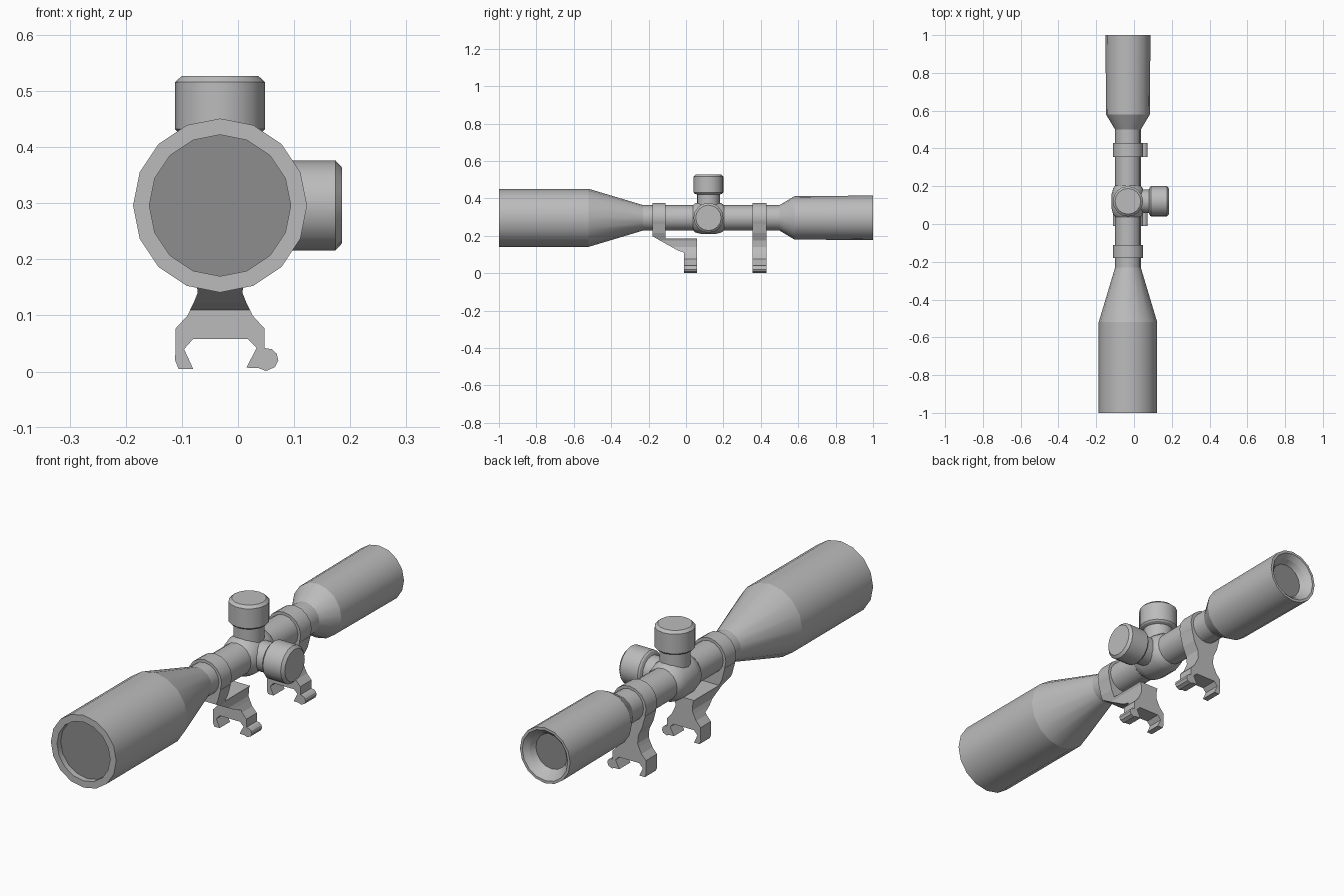
import bpy, bmesh, math
from mathutils import Vector

cube = bpy.data.objects.get("Cube")
if cube:
    bpy.data.objects.remove(cube, do_unlink=True)

AX, AZ = -0.032, 0.296      # optical axis
TURRET_Y = 0.12


def material(name, value):
    m = bpy.data.materials.new(name)
    m.use_nodes = True
    col = (value, value, value, 1)
    m.diffuse_color = col
    m.node_tree.nodes["Principled BSDF"].inputs["Base Color"].default_value = col
    return m


metal = material("grey metal", 0.5)
glass = material("dark lens", 0.27)


def finish(name, bm, mat):
    bmesh.ops.recalc_face_normals(bm, faces=bm.faces)
    me = bpy.data.meshes.new(name)
    bm.to_mesh(me)
    bm.free()
    me.materials.append(mat)
    ob = bpy.data.objects.new(name, me)
    bpy.context.collection.objects.link(ob)
    return ob


def lathe(name, profile, axis, origin, mat=metal, crease=12, sides=16):
    """Revolve (distance along axis, radius) pairs about an axis."""
    bm = bmesh.new()
    n = Vector(axis)
    u = Vector((0, 0, 1)) if n.z == 0 else Vector((0, 1, 0))
    v = n.cross(u)
    rings = []
    for d, r in profile:
        c = Vector(origin) + n * d
        if r == 0:
            rings.append([bm.verts.new(c)] * sides)
        else:
            angles = [math.tau * i / sides for i in range(sides)]
            rings.append([bm.verts.new(c + r * (u * math.cos(a) + v * math.sin(a))) for a in angles])
    for a, b in zip(rings, rings[1:]):
        for i in range(sides):
            j = (i + 1) % sides
            corners = list(dict.fromkeys((a[i], a[j], b[j], b[i])))
            bm.faces.new(corners).smooth = True
    bmesh.ops.recalc_face_normals(bm, faces=bm.faces)
    around = set()
    for ring in rings:
        around.update(frozenset((ring[i], ring[i - 1])) for i in range(sides))
    for e in bm.edges:
        if frozenset(e.verts) in around and len(e.link_faces) == 2:
            e.smooth = e.calc_face_angle(0) < math.radians(crease)
    return finish(name, bm, mat)


def prism(name, points, vec):
    """Extrude a closed outline of 3D points along a vector."""
    bm = bmesh.new()
    f = bm.faces.new([bm.verts.new(p) for p in points])
    res = bmesh.ops.extrude_face_region(bm, geom=[f], use_keep_orig=True)
    verts = [g for g in res["geom"] if isinstance(g, bmesh.types.BMVert)]
    bmesh.ops.translate(bm, verts=verts, vec=vec)
    return finish(name, bm, metal)


Y = (0, 1, 0)
axis_at = (AX, 0, AZ)

# Main tube with objective bell, eyepiece bell and both recessed openings
lathe("scope_body", [(-0.975, 0.126), (-1, 0.126), (-1, 0.155), (-0.52, 0.155), (-0.23, 0.068),
                     (0.5, 0.068), (0.58, 0.116), (1, 0.119), (1, 0.108), (0.98, 0.088),
                     (0.955, 0.075)], Y, axis_at, crease=14)
lathe("objective_lens", [(-0.975, 0.126), (-0.975, 0)], Y, axis_at, glass)
lathe("eyepiece_lens", [(0.955, 0.075), (0.955, 0)], Y, axis_at, glass)

# Rounded turret housing
lathe("turret_housing", [(0.035, 0.066), (0.05, 0.078), (0.08, 0.086), (0.16, 0.086),
                         (0.19, 0.078), (0.205, 0.066)], Y, axis_at, crease=60)

# Turrets: neck, undercut and chamfered cap
turret = [(0.03, 0.062), (0.125, 0.062), (0.13, 0.075), (0.136, 0.08), (0.22, 0.08),
          (0.231, 0.068), (0.231, 0)]
lathe("top_turret", turret, (0, 0, 1), (AX, TURRET_Y, AZ))
lathe("side_turret", [(d - 0.014, r) for d, r in turret], (1, 0, 0), (AX, TURRET_Y, AZ))

# Clamping rings round the tube
for name, y0, y1 in (("front_ring", -0.18, -0.11), ("rear_ring", 0.355, 0.43)):
    lathe(name, [(y0, 0.066), (y0, 0.08), (y1, 0.08), (y1, 0.066)], Y, axis_at)

# Mount outline seen from the front: flared stem, rail claw and clamp screw bulge
half = [(0.075, 0.265), (0.062, 0.215), (0.043, 0.175), (0.04, 0.14), (0.046, 0.125),
        (0.058, 0.1), (0.079, 0.077)]
claw = [(-0.112, 0.02), (-0.106, 0.005), (-0.08, 0.005), (-0.096, 0.04), (-0.08, 0.058),
        (0.017, 0.058), (0.033, 0.042), (0.015, 0.007), (0.037, 0.006), (0.05, 0.001),
        (0.066, 0.008), (0.072, 0.02), (0.069, 0.032), (0.06, 0.04), (0.047, 0.042)]
outline = [(AX - x, z) for x, z in half] + claw + [(AX + x, z) for x, z in reversed(half)]

prism("rear_mount", [(x, 0.355, z) for x, z in outline], (0, 0.075, 0))
front = prism("front_mount", [(x, -0.18, z) for x, z in outline], (0, 0.24, 0))

# Trim the front mount to its offset arm
side = [(-0.19, 0.3), (-0.18, 0.3), (-0.18, 0.198), (-0.045, 0.122), (-0.01, 0.11), (-0.01, -0.02),
        (0.06, -0.02), (0.06, 0.185), (-0.11, 0.185), (-0.11, 0.3)][1:]
cutter = prism("arm_cutter", [(-0.3, y, z) for y, z in side], (0.6, 0, 0))
mod = front.modifiers.new("arm", "BOOLEAN")
mod.operation = "INTERSECT"
mod.solver = "EXACT"
mod.object = cutter
graph = bpy.context.evaluated_depsgraph_get()
trimmed = bpy.data.meshes.new_from_object(front.evaluated_get(graph))
front.modifiers.clear()
front.data = trimmed
bpy.data.objects.remove(cutter, do_unlink=True)
